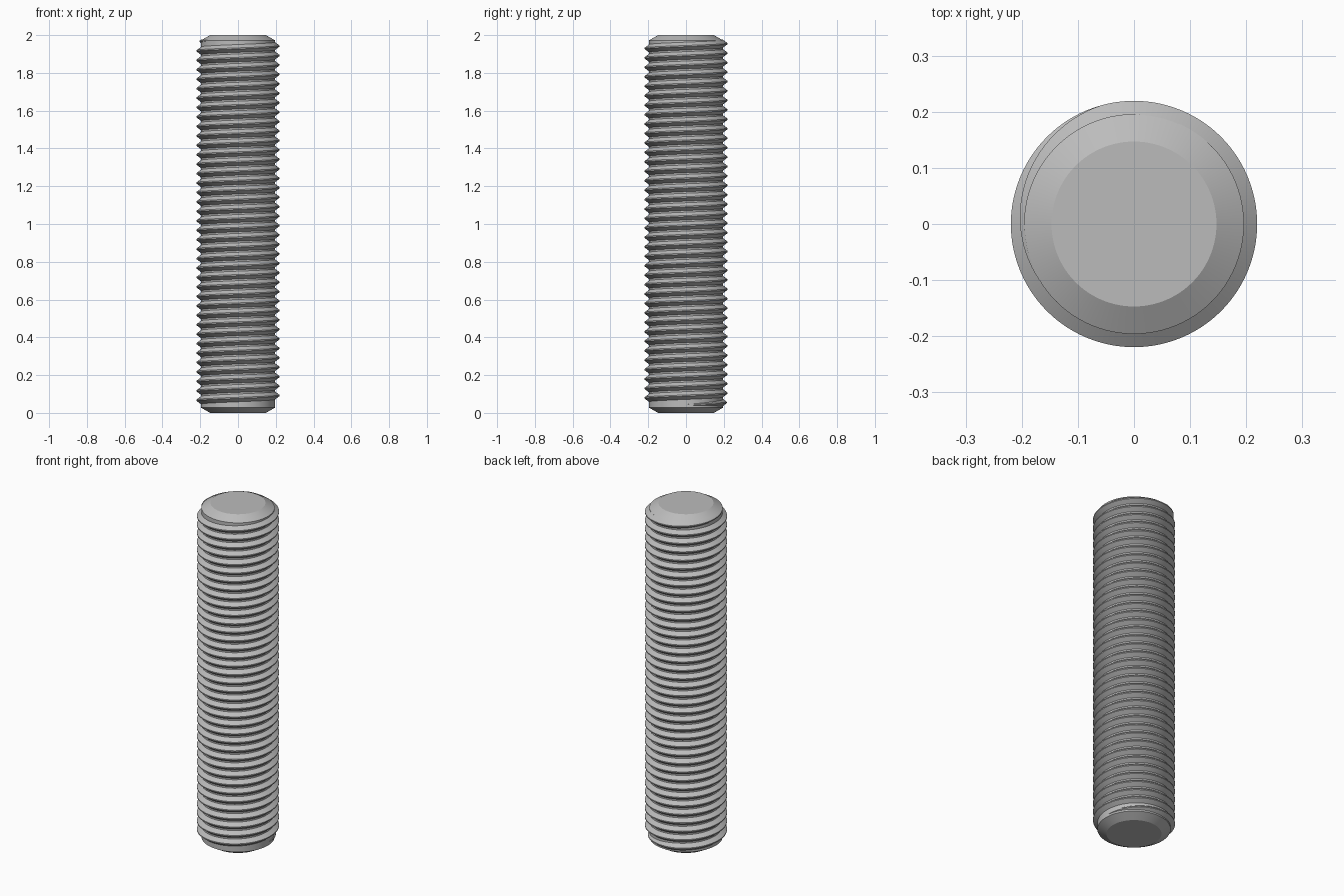
import bpy
import bmesh
from math import cos, sin, pi, radians

cube = bpy.data.objects.get("Cube")
if cube:
    bpy.data.objects.remove(cube, do_unlink=True)

LENGTH = 2.0
PITCH = 0.05
ROOT_R = 0.196
CREST_R = 0.2195
SEGS = 96

steel = bpy.data.materials.new("steel_grey")
steel.use_nodes = True
grey = (0.5, 0.5, 0.5, 1)
steel.diffuse_color = grey
steel.node_tree.nodes["Principled BSDF"].inputs["Base Color"].default_value = grey


def finish(bm, name):
    """Turn a bmesh into a smooth-shaded object with sharp edges kept."""
    bmesh.ops.recalc_face_normals(bm, faces=bm.faces)
    mesh = bpy.data.meshes.new(name)
    bm.to_mesh(mesh)
    bm.free()
    mesh.materials.append(steel)
    obj = bpy.data.objects.new(name, mesh)
    bpy.context.collection.objects.link(obj)
    bpy.ops.object.select_all(action="DESELECT")
    obj.select_set(True)
    bpy.context.view_layer.objects.active = obj
    bpy.ops.object.shade_smooth_by_angle(angle=radians(25))
    return obj


def bridge(bm, a, b):
    """Join two equal rows of vertices with a closed band of quads."""
    for i in range(len(a)):
        j = (i + 1) % len(a)
        bm.faces.new((a[i], a[j], b[j], b[i]))


# Core rod with a chamfer at both ends
bm = bmesh.new()
profile = [(0.147, 0), (ROOT_R, 0.028), (ROOT_R, LENGTH - 0.028), (0.147, LENGTH)]
rings = [[bm.verts.new((r * cos(2 * pi * i / SEGS), r * sin(2 * pi * i / SEGS), z))
          for i in range(SEGS)] for r, z in profile]
for low, high in zip(rings, rings[1:]):
    bridge(bm, low, high)
bm.faces.new(rings[0])
bm.faces.new(rings[-1])
finish(bm, "core_rod")

# Right-handed helical thread whose crest fades into the core at both ends
bm = bmesh.new()
START_Z = 0.042
STEPS = int(SEGS * 38.6)
FADE = SEGS * 0.3
sections = []
for i in range(STEPS + 1):
    angle = 2 * pi * i / SEGS
    z = START_Z + PITCH * i / SEGS
    fade = min(1, i / FADE, (STEPS - i) / FADE)
    crest = ROOT_R + (CREST_R - ROOT_R) * fade - 0.0005 * (1 - fade)
    flat = PITCH / 16
    base = flat + (PITCH * 0.43 - flat) * fade
    shape = [(ROOT_R - 0.001, -base), (crest, -flat), (crest, flat), (ROOT_R - 0.001, base)]
    sections.append([bm.verts.new((r * cos(angle), r * sin(angle), z + dz))
                     for r, dz in shape])
for a, b in zip(sections, sections[1:]):
    bridge(bm, a, b)
bm.faces.new(sections[0])
bm.faces.new(sections[-1])
finish(bm, "helical_thread")
